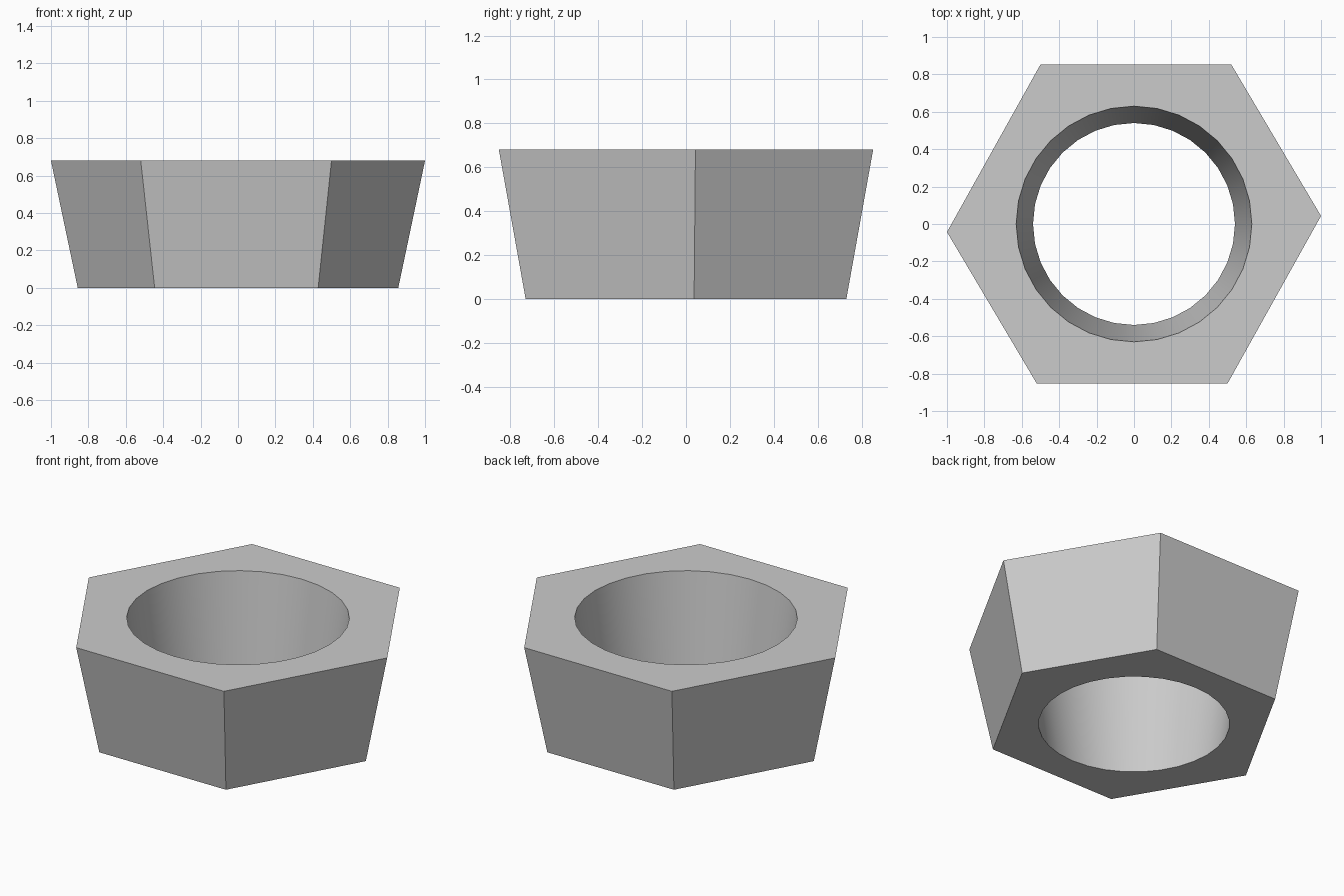
import bpy
import bmesh
import math
from mathutils import Vector

cube = bpy.data.objects.get("Cube")
if cube:
    bpy.data.objects.remove(cube, do_unlink=True)

HEIGHT = 0.68
TAPER = 0.857
HOLE_RADIUS = 0.63
HOLE_SIDES = 32


def flat_material(name, color):
    mat = bpy.data.materials.new(name)
    mat.use_nodes = True
    mat.diffuse_color = color
    mat.node_tree.nodes["Principled BSDF"].inputs["Base Color"].default_value = color
    return mat


def add_loop(bm, points):
    verts = [bm.verts.new((x, y, HEIGHT)) for x, y in points]
    return [bm.edges.new((a, b)) for a, b in zip(verts, verts[1:] + verts[:1])]


# Slightly skewed hexagon: half the corners, repeated by a half turn
half = [(1.0, 0.043), (0.52, 0.853), (-0.5, 0.853)]
hexagon = half + [(-x, -y) for x, y in half]
angles = [math.tau * i / HOLE_SIDES for i in range(HOLE_SIDES)]
hole = [(HOLE_RADIUS * math.cos(a), HOLE_RADIUS * math.sin(a)) for a in angles]

# Top face with a round opening
bm = bmesh.new()
edges = add_loop(bm, hexagon) + add_loop(bm, hole)
bmesh.ops.triangle_fill(bm, edges=edges, use_beauty=True, normal=Vector((0, 0, 1)))

# Extrude down to the base and taper it
result = bmesh.ops.extrude_face_region(bm, geom=bm.faces[:], use_keep_orig=True)
for v in result["geom"]:
    if isinstance(v, bmesh.types.BMVert):
        v.co = (v.co.x * TAPER, v.co.y * TAPER, 0)
bmesh.ops.recalc_face_normals(bm, faces=bm.faces[:])

mesh = bpy.data.meshes.new("hex_ring")
bm.to_mesh(mesh)
bm.free()
ring = bpy.data.objects.new("hex_ring", mesh)
bpy.context.collection.objects.link(ring)
mesh.materials.append(flat_material("light grey", (0.6, 0.6, 0.6, 1)))

# Smooth bore, crisp outer edges
bpy.ops.object.select_all(action="DESELECT")
ring.select_set(True)
bpy.context.view_layer.objects.active = ring
bpy.ops.object.shade_smooth_by_angle(angle=math.radians(30))
